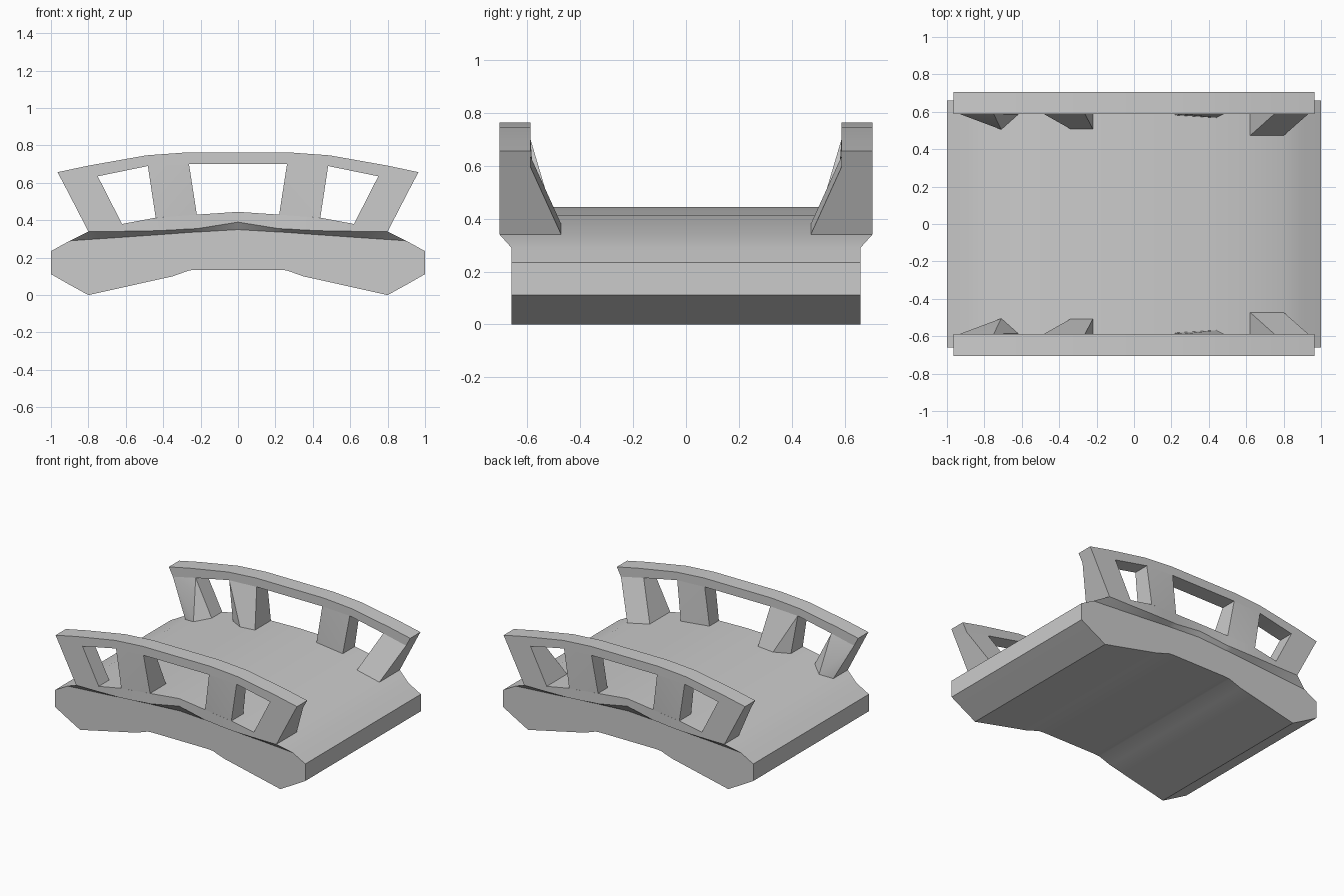
import bpy, bmesh
from math import radians

if "Cube" in bpy.data.objects:
    bpy.data.objects.remove(bpy.data.objects["Cube"])


def finish(name, bm, mirror=False):
    bmesh.ops.remove_doubles(bm, verts=bm.verts, dist=0.0005)
    bmesh.ops.recalc_face_normals(bm, faces=bm.faces)
    me = bpy.data.meshes.new(name)
    bm.to_mesh(me)
    bm.free()
    ob = bpy.data.objects.new(name, me)
    bpy.context.collection.objects.link(ob)
    bpy.ops.object.select_all(action='DESELECT')
    ob.select_set(True)
    bpy.context.view_layer.objects.active = ob
    bpy.ops.object.shade_smooth_by_angle(angle=radians(25))
    if mirror:
        m = ob.modifiers.new("other_side", 'MIRROR')
        m.use_axis = (False, True, False)
        m.use_mirror_merge = False
    return ob


# Arched deck: cross-sections along x
# x, bottom z, side top z, overhang y, overhang z, top z
half = [(0.00, .135, .350, .672, .390, .445),
        (0.22, .135, .337, .690, .355, .430),
        (0.26, .132, .335, .693, .354, .427),
        (0.35, .100, .328, .700, .348, .420),
        (0.45, .078, .321, .705, .344, .412),
        (0.62, .040, .309, .705, .341, .380),
        (0.80, .000, .297, .705, .340, .340),
        (0.90, .055, .290, .660, .290, .290),
        (1.00, .112, .235, .660, .235, .235)]
stations = [(-r[0],) + r[1:] for r in reversed(half[1:])] + half
bm = bmesh.new()
rings = []
for x, zb, zs, yo, zo, zt in stations:
    side = [(.66, zb), (.66, zs), (yo, zo), (yo, zt)]
    loop = side + [(-y, z) for y, z in reversed(side)]
    rings.append([bm.verts.new((x, y, z)) for y, z in loop])
for a, b in zip(rings, rings[1:]):
    for i in range(8):
        j = (i + 1) % 8
        bm.faces.new((a[i], a[j], b[j], b[i]))
bm.faces.new(rings[0])
bm.faces.new(rings[-1])
finish("deck", bm)

# Curved handrail: arc profile extruded in y
right = [(.27, .763), (.49, .747), (.80, .692), (.965, .657),
         (.932, .595), (.75, .635), (.482, .69), (.262, .70)]
profile = right + [(-x, z) for x, z in reversed(right)]
bm = bmesh.new()
near = [bm.verts.new((x, .588, z)) for x, z in profile]
far = [bm.verts.new((x, .705, z)) for x, z in profile]
bm.faces.new(near)
bm.faces.new(far)
for i in range(len(profile)):
    j = (i + 1) % len(profile)
    bm.faces.new((near[i], near[j], far[j], far[i]))
finish("handrail", bm, True)


# Flared posts: top edge of the post, outer foot edge, inner foot points
def post(name, top, outer, inner):
    bm = bmesh.new()
    pts = [(x, y, z) for x, z in top for y in (.588, .705)] + outer + inner
    for p in pts:
        bm.verts.new(p)
    bmesh.ops.convex_hull(bm, input=bm.verts)
    bmesh.ops.dissolve_limit(bm, angle_limit=radians(1),
                             verts=bm.verts, edges=bm.edges)
    finish(name, bm, True)


feet = {"end_post_right": (1, 'end', [(.62, .472, .38), (.80, .472, .34)]),
        "end_post_left": (-1, 'end', [(-.80, .54, .34), (-.71, .505, .36),
                                      (-.62, .585, .38)]),
        "inner_post_right": (1, 'inner', [(.22, .582, .43), (.44, .568, .413)]),
        "inner_post_left": (-1, 'inner', [(-.44, .57, .413), (-.34, .508, .421),
                                          (-.22, .508, .43)])}
shapes = {'end': ([(.932, .595), (.75, .635)],
                  [(.80, .705, .34), (.62, .705, .38)]),
          'inner': ([(.482, .69), (.262, .70)],
                    [(.44, .705, .413), (.22, .69, .43)])}
for name, (s, kind, inner) in feet.items():
    top, outer = shapes[kind]
    post(name, [(s * x, z) for x, z in top],
         [(s * x, y, z) for x, y, z in outer], inner)
